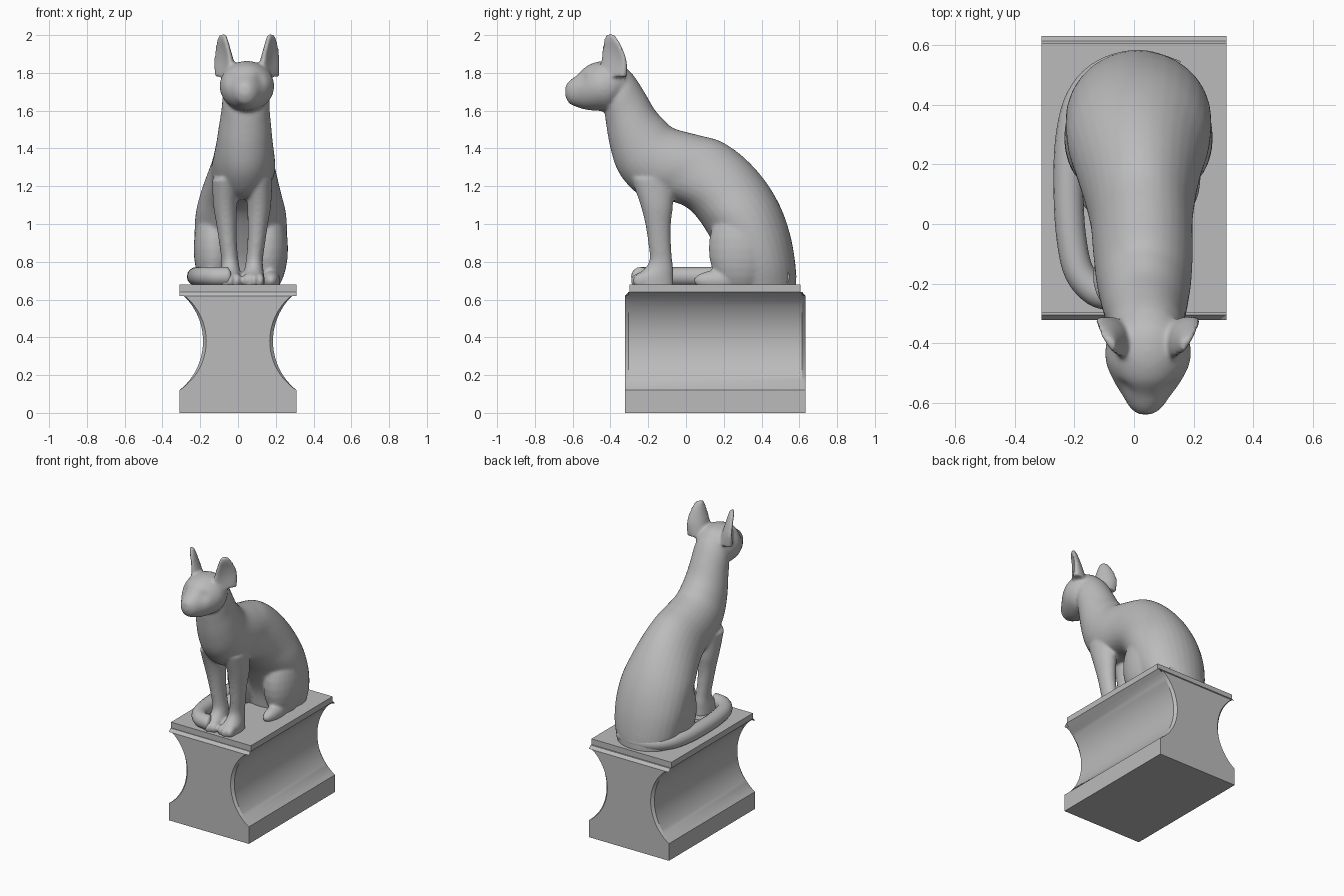
import bpy, bmesh, math
from mathutils import Vector

if "Cube" in bpy.data.objects:
    bpy.data.objects.remove(bpy.data.objects["Cube"])

stone = bpy.data.materials.new("grey_stone")
stone.use_nodes = True
GREY = (0.5, 0.5, 0.5, 1)
stone.diffuse_color = GREY
stone.node_tree.nodes["Principled BSDF"].inputs["Base Color"].default_value = GREY


def finish(name, bm):
    bmesh.ops.recalc_face_normals(bm, faces=bm.faces)
    mesh = bpy.data.meshes.new(name)
    bm.to_mesh(mesh)
    bm.free()
    ob = bpy.data.objects.new(name, mesh)
    bpy.context.collection.objects.link(ob)
    mesh.materials.append(stone)
    return ob


def select(ob):
    bpy.ops.object.select_all(action='DESELECT')
    ob.select_set(True)
    bpy.context.view_layer.objects.active = ob


def bridge(bm, rings):
    """Join rings of points with quads and cap both ends."""
    loops = [[bm.verts.new(p) for p in ring] for ring in rings]
    n = len(loops[0])
    for a, b in zip(loops, loops[1:]):
        for i in range(n):
            j = (i + 1) % n
            bm.faces.new((a[i], a[j], b[j], b[i]))
    bm.faces.new(loops[0])
    bm.faces.new(loops[-1])


def smooth_rows(rows, steps=5):
    """Catmull-Rom interpolation of rows of numbers."""
    out = []
    for k in range(len(rows) - 1):
        p0, p1 = rows[max(k - 1, 0)], rows[k]
        p2, p3 = rows[k + 1], rows[min(k + 2, len(rows) - 1)]
        for s in range(steps):
            t = s / steps
            out.append([b + 0.5 * t * (c - a + t * (2*a - 5*b + 4*c - d + t * (3*(b - c) + d - a)))
                        for a, b, c, d in zip(p0, p1, p2, p3)])
    return out + [rows[-1]]


def oval(centre, u, v, bend=0, n=32):
    c, u, v = Vector(centre), Vector(u), Vector(v)
    w = v.normalized() * bend
    angles = [2 * math.pi * i / n for i in range(n)]
    return [c + u * math.cos(a) + v * math.sin(a) + w * math.cos(a) ** 2 for a in angles]


def spine_loft(bm, rows):
    """Rows: under-side y, z, upper-side y, z, centre x, half width."""
    bridge(bm, [oval((x, (ya + yb) / 2, (za + zb) / 2), (w, 0, 0), (0, (yb - ya) / 2, (zb - za) / 2))
                for ya, za, yb, zb, x, w in smooth_rows(rows)])


def ball(bm, centre, radii):
    made = bmesh.ops.create_uvsphere(bm, u_segments=24, v_segments=14, radius=1)
    for v in made["verts"]:
        v.co = Vector(centre) + Vector([a * b for a, b in zip(v.co, radii)])


# Pedestal: concave sides, with chamfered rims at both ends
def pedestal_section(y, depth, top):
    half, low, high = 0.31, 0.12, 0.64
    h = (high - low) / 2
    r = (h * h + depth * depth) / (2 * depth)
    swing = math.asin(h / r)
    side = [(half, 0)]
    for i in range(25):
        a = swing * (i / 12 - 1)
        side.append((half - depth + r - r * math.cos(a), min(low + h + r * math.sin(a), top)))
    return [(x, y, z) for x, z in side] + [(-x, y, z) for x, z in reversed(side)]


bm = bmesh.new()
bridge(bm, [pedestal_section(*s) for s in
            ((-0.322, 0.142, 0.62), (-0.305, 0.125, 0.64), (0.615, 0.125, 0.64), (0.632, 0.142, 0.62))])
pedestal = finish("pedestal", bm)
select(pedestal)
bpy.ops.object.shade_smooth_by_angle(angle=math.radians(25))

# Slab on the pedestal
bm = bmesh.new()
bmesh.ops.create_cube(bm, size=1)
for v in bm.verts:
    v.co = (v.co.x * 0.62, 0.153 + v.co.y * 0.905, 0.66 + v.co.z * 0.04)
finish("top_slab", bm)

# Torso and neck
bm = bmesh.new()
spine_loft(bm, [
    (0.22, 0.66, 0.585, 0.66, 0.01, 0.20),
    (0.20, 0.78, 0.58, 0.78, 0.015, 0.23),
    (0.15, 0.89, 0.555, 0.93, 0.015, 0.245),
    (0.07, 1.02, 0.505, 1.08, 0.015, 0.24),
    (0.00, 1.09, 0.425, 1.22, 0.015, 0.215),
    (-0.08, 1.12, 0.315, 1.345, 0.02, 0.19),
    (-0.16, 1.13, 0.19, 1.435, 0.025, 0.172),
    (-0.24, 1.15, 0.07, 1.47, 0.03, 0.168),
    (-0.31, 1.21, -0.06, 1.505, 0.033, 0.16),
    (-0.365, 1.29, -0.115, 1.55, 0.035, 0.15),
    (-0.40, 1.40, -0.165, 1.605, 0.037, 0.14),
    (-0.42, 1.51, -0.215, 1.69, 0.04, 0.128),
    (-0.43, 1.60, -0.265, 1.77, 0.043, 0.122),
    (-0.42, 1.68, -0.31, 1.82, 0.045, 0.10)])

# Head and muzzle
spine_loft(bm, [
    (-0.33, 1.66, -0.28, 1.79, 0.045, 0.09),
    (-0.41, 1.60, -0.35, 1.85, 0.047, 0.135),
    (-0.47, 1.60, -0.44, 1.863, 0.047, 0.143),
    (-0.53, 1.605, -0.52, 1.84, 0.045, 0.115),
    (-0.58, 1.62, -0.575, 1.79, 0.042, 0.08),
    (-0.62, 1.64, -0.615, 1.76, 0.04, 0.053),
    (-0.64, 1.68, -0.638, 1.735, 0.038, 0.025)])

for s in (-1, 1):
    # Cupped ear: z, sideways offset, y, half width, half thickness
    ear = smooth_rows([(1.78, 0.10, -0.37, 0.08, 0.045), (1.86, 0.107, -0.37, 0.08, 0.03),
                       (1.92, 0.115, -0.378, 0.066, 0.022), (1.97, 0.122, -0.39, 0.046, 0.019),
                       (2.006, 0.125, -0.40, 0.022, 0.014)])
    bridge(bm, [oval((0.047 + s * x, y, z), (s * 0.55 * a, 0.83 * a, 0),
                     (s * 0.83 * b, -0.55 * b, 0), bend=a * 0.3) for z, x, y, a, b in ear])

    # Front leg and paw: z, sideways offset, y, half width, half depth
    leg = smooth_rows([(0.66, 0.062, -0.17, 0.055, 0.105), (0.72, 0.062, -0.172, 0.056, 0.105),
                       (0.76, 0.062, -0.145, 0.05, 0.078), (0.81, 0.065, -0.133, 0.045, 0.06),
                       (0.90, 0.075, -0.14, 0.047, 0.06), (1.0, 0.083, -0.148, 0.054, 0.068),
                       (1.10, 0.09, -0.155, 0.063, 0.086), (1.24, 0.09, -0.18, 0.07, 0.11)])
    bridge(bm, [oval((0.022 + s * x, y, z), (rx, 0, 0), (0, ry, 0)) for z, x, y, rx, ry in leg])
    for toe in (-1, 0, 1):
        ball(bm, (0.022 + s * 0.062 + toe * 0.036, -0.25 + 0.012 * abs(toe), 0.70), (0.021, 0.045, 0.04))

    # Thigh and hind foot
    ball(bm, (0.015 + s * 0.14, 0.29, 0.87), (0.11, 0.17, 0.24))
    ball(bm, (0.015 + s * 0.16, 0.17, 0.70), (0.05, 0.13, 0.055))

cat = finish("cat_body", bm)
select(cat)
remesh = cat.modifiers.new("fuse", 'REMESH')
remesh.mode = 'VOXEL'
remesh.voxel_size = 0.009
soften = cat.modifiers.new("soften", 'SMOOTH')
soften.factor = 0.5
soften.iterations = 10
for name in ("fuse", "soften"):
    bpy.ops.object.modifier_apply(modifier=name)

# Eye sockets pressed into the face
for s in (-1, 1):
    eye = Vector((0.043 + s * 0.068, -0.54, 1.765))
    for v in cat.data.vertices:
        d = (v.co - eye).length
        if d < 0.12:
            v.co += Vector((-s * 0.4, 0.9, 0)) * 0.014 * math.exp(-(d / 0.035) ** 2)
bpy.ops.object.shade_smooth()

# Tail wrapped around the side
curve = bpy.data.curves.new("tail", 'CURVE')
curve.dimensions = '3D'
curve.bevel_depth = 0.05
curve.bevel_resolution = 6
curve.use_fill_caps = True
path = [(0.14, 0.50), (0.02, 0.535), (-0.10, 0.505), (-0.18, 0.42), (-0.215, 0.28), (-0.22, 0.1),
        (-0.21, -0.05), (-0.185, -0.16), (-0.13, -0.225), (-0.07, -0.24), (-0.04, -0.235)]
spline = curve.splines.new('POLY')
points = smooth_rows(path)
spline.points.add(len(points) - 1)
for i, (p, (x, y)) in enumerate(zip(spline.points, points)):
    p.co = (x, y, 0.722, 1)
    p.radius = min(1, 0.35 + 0.22 * (len(points) - 1 - i))
tail = bpy.data.objects.new("tail", curve)
bpy.context.collection.objects.link(tail)
curve.materials.append(stone)
select(tail)
bpy.ops.object.convert(target='MESH')
bpy.ops.object.shade_smooth()
